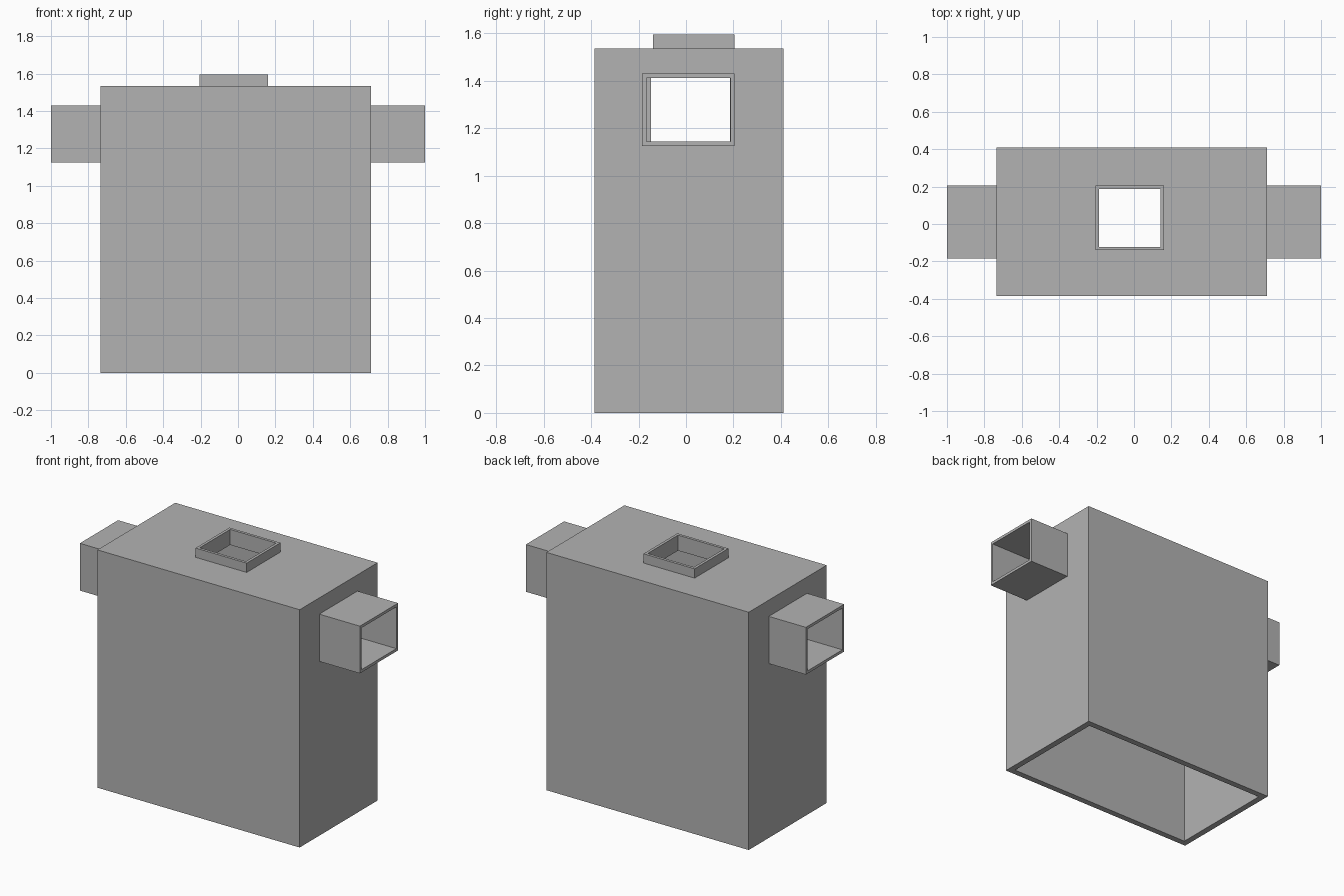
import bpy
from mathutils import Vector

cube = bpy.data.objects.get("Cube")
if cube:
    bpy.data.objects.remove(cube, do_unlink=True)

grey = bpy.data.materials.new("plain grey")
grey.use_nodes = True
colour = (0.45, 0.45, 0.45, 1)
grey.diffuse_color = colour
grey.node_tree.nodes["Principled BSDF"].inputs["Base Color"].default_value = colour


def box(name, low, high):
    """Axis-aligned box between two corners."""
    low, high = Vector(low), Vector(high)
    bpy.ops.mesh.primitive_cube_add(size=1, location=(low + high) / 2)
    obj = bpy.context.object
    obj.name = name
    obj.scale = high - low
    bpy.ops.object.transform_apply(location=False, rotation=False, scale=True)
    obj.data.materials.append(grey)
    return obj


def cut(target, low, high):
    """Cut a box-shaped opening, then discard the cutter."""
    cutter = box("cutter", low, high)
    cutter.hide_render = True
    mod = target.modifiers.new("opening", "BOOLEAN")
    mod.operation = "DIFFERENCE"
    mod.solver = "EXACT"
    mod.object = cutter
    bpy.context.view_layer.objects.active = target
    bpy.ops.object.modifier_apply(modifier=mod.name)
    bpy.data.objects.remove(cutter, do_unlink=True)


LEFT, RIGHT = 0.71, -0.735
FRONT, BACK, TOP = -0.385, 0.41, 1.535
WALL, RIM = 0.04, 0.018

# Hollow body, open at the bottom, with neck and arm openings
body = box("body", (RIGHT, FRONT, 0), (LEFT, BACK, TOP))
cut(body, (RIGHT + WALL, FRONT + WALL, -0.1), (LEFT - WALL, BACK - WALL, TOP - WALL))
cut(body, (-0.187, -0.122, 1.4), (0.142, 0.187, 1.7))
cut(body, (-1.1, -0.147, 1.143), (1.1, 0.185, 1.412))

# Square neck collar
collar = box("collar", (-0.205, -0.14, TOP), (0.16, 0.205, 1.595))
cut(collar, (-0.187, -0.122, 1.4), (0.142, 0.187, 1.7))

# Square open sleeves
for name, start, end in (("right_sleeve", -1, RIGHT), ("left_sleeve", LEFT, 1)):
    sleeve = box(name, (start, -0.185, 1.125), (end, 0.205, 1.43))
    cut(sleeve, (start - 0.1, -0.185 + RIM, 1.125 + RIM), (end + 0.1, 0.205 - RIM, 1.43 - RIM))
